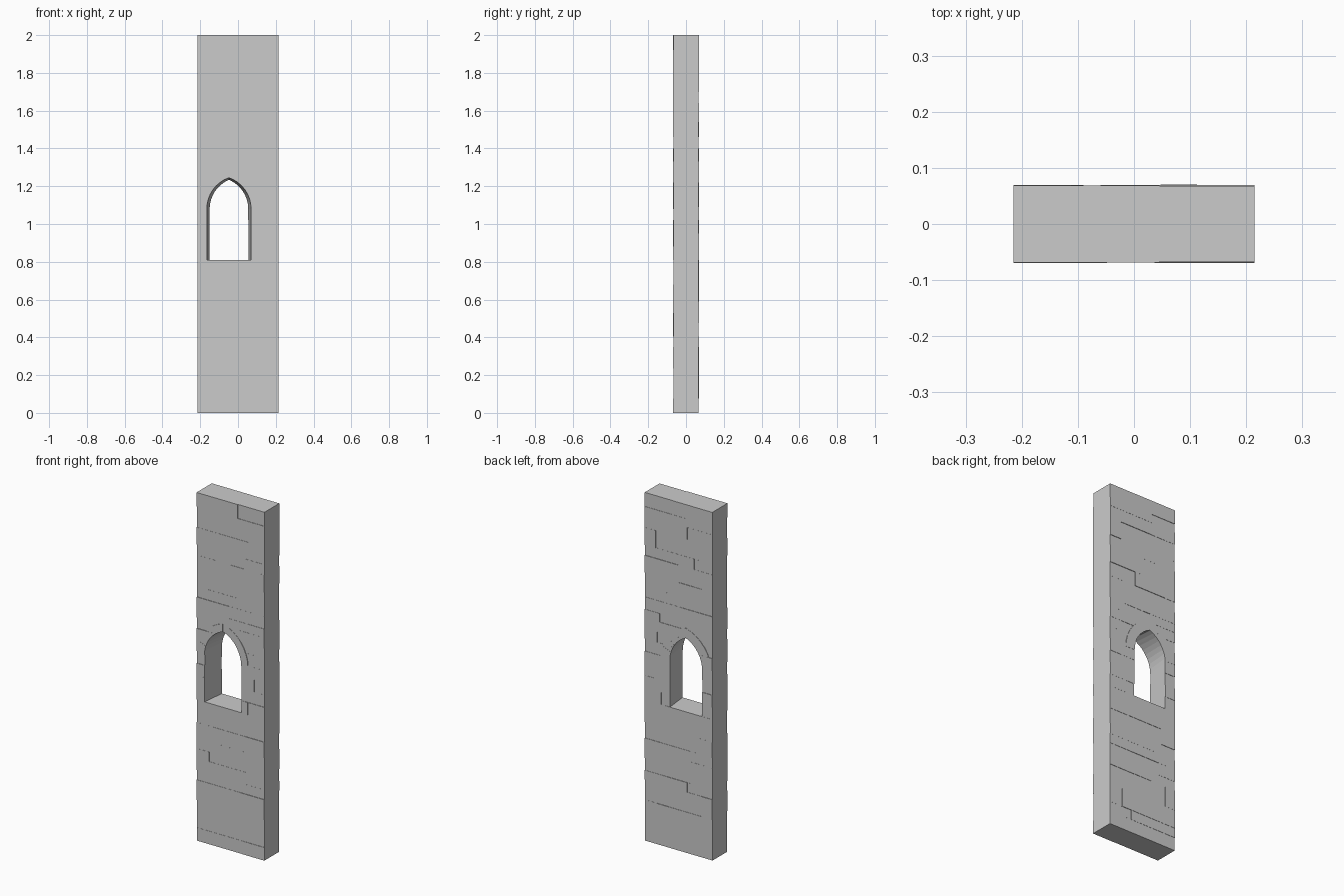
import bpy, bmesh, math, random

if "Cube" in bpy.data.objects:
    bpy.data.objects.remove(bpy.data.objects["Cube"])
random.seed(7)

X0, X1 = -0.215, 0.215
CX, SILL, SPRING = -0.048, 0.81, 1.08   # window axis, sill and spring line


def add_prism(bm, front, back, y0, y1):
    """Closed solid between a front and a back (x, z) outline."""
    a = [bm.verts.new((x, y0, z)) for x, z in front]
    b = [bm.verts.new((x, y1, z)) for x, z in back]
    n = len(a)
    bm.faces.new(a)
    bm.faces.new(b[::-1])
    for i in range(n):
        j = (i + 1) % n
        bm.faces.new((a[j], a[i], b[i], b[j]))


def make_object(name, bm):
    bmesh.ops.recalc_face_normals(bm, faces=bm.faces)
    me = bpy.data.meshes.new(name)
    bm.to_mesh(me)
    bm.free()
    ob = bpy.data.objects.new(name, me)
    bpy.context.collection.objects.link(ob)
    return ob


def arc(half, rise, off=0.0, steps=8):
    """Left side of a pointed arch, spring to apex, pushed outward by off."""
    r = (half * half + rise * rise) / (2 * half)
    end = math.acos(max(-1, (r - half) / (r + off)))
    return [(CX - half + r - (r + off) * math.cos(end * i / steps),
             SPRING + (r + off) * math.sin(end * i / steps)) for i in range(steps + 1)]


def mirror(pts):
    return [(2 * CX - x, z) for x, z in pts]


def window(half, rise):
    left = arc(half, rise)
    return [(CX - half, SILL)] + left + mirror(left)[-2::-1] + [(CX + half, SILL)]


def depth():
    return random.uniform(0.0655, 0.0695)


# Stone courses: heights, and known vertical joints by course
zs = [0, .075, .13, .235, .35, .405, .475, .53, .59, .68, .81, .88, .95, 1.02, 1.09,
      1.16, 1.22, 1.28, 1.33, 1.4, 1.46, 1.54, 1.64, 1.7, 1.8, 1.87, 1.92, 2]
joints = {0: [.075], 2: [.135], 3: [-.15, .06], 5: [-.11, .1], 6: [-.135], 7: [-.08],
          9: [.09], 17: [-.05, .12], 18: [-.01], 21: [-.09, 0.0], 25: [-.06], 26: [-.073, .045]}
bm = bmesh.new()
for i, (z0, z1) in enumerate(zip(zs, zs[1:])):
    cuts = joints.get(i) or [random.uniform(-.15, -.04), random.uniform(.03, .15)]
    xs = [X0] + cuts + [X1]
    for a, b in zip(xs, xs[1:]):
        box = [(a, z0), (b, z0), (b, z1), (a, z1)]
        add_prism(bm, box, box, -depth(), depth())

# Arch stones on both sides of the window head
inner, outer = arc(.105, .155, -0.012), arc(.117, .165, .043)
for side in (lambda p: p, mirror):
    for k in range(0, 8, 2):
        seg = side(inner[k:k + 3] + outer[k:k + 3][::-1])
        add_prism(bm, seg, seg, -random.uniform(.068, .07), random.uniform(.068, .07))
wall = make_object("stone_wall", bm)

# Pointed window opening, wider on the front face
bm = bmesh.new()
add_prism(bm, window(.1185, .166), window(.101, .153), -0.08, 0.08)
cutter = make_object("window_cutter", bm)
cutter.hide_render = True
cutter.hide_set(True)

mod = wall.modifiers.new("window_opening", 'BOOLEAN')
mod.operation = 'DIFFERENCE'
mod.solver = 'EXACT'
mod.use_self = True
mod.object = cutter
